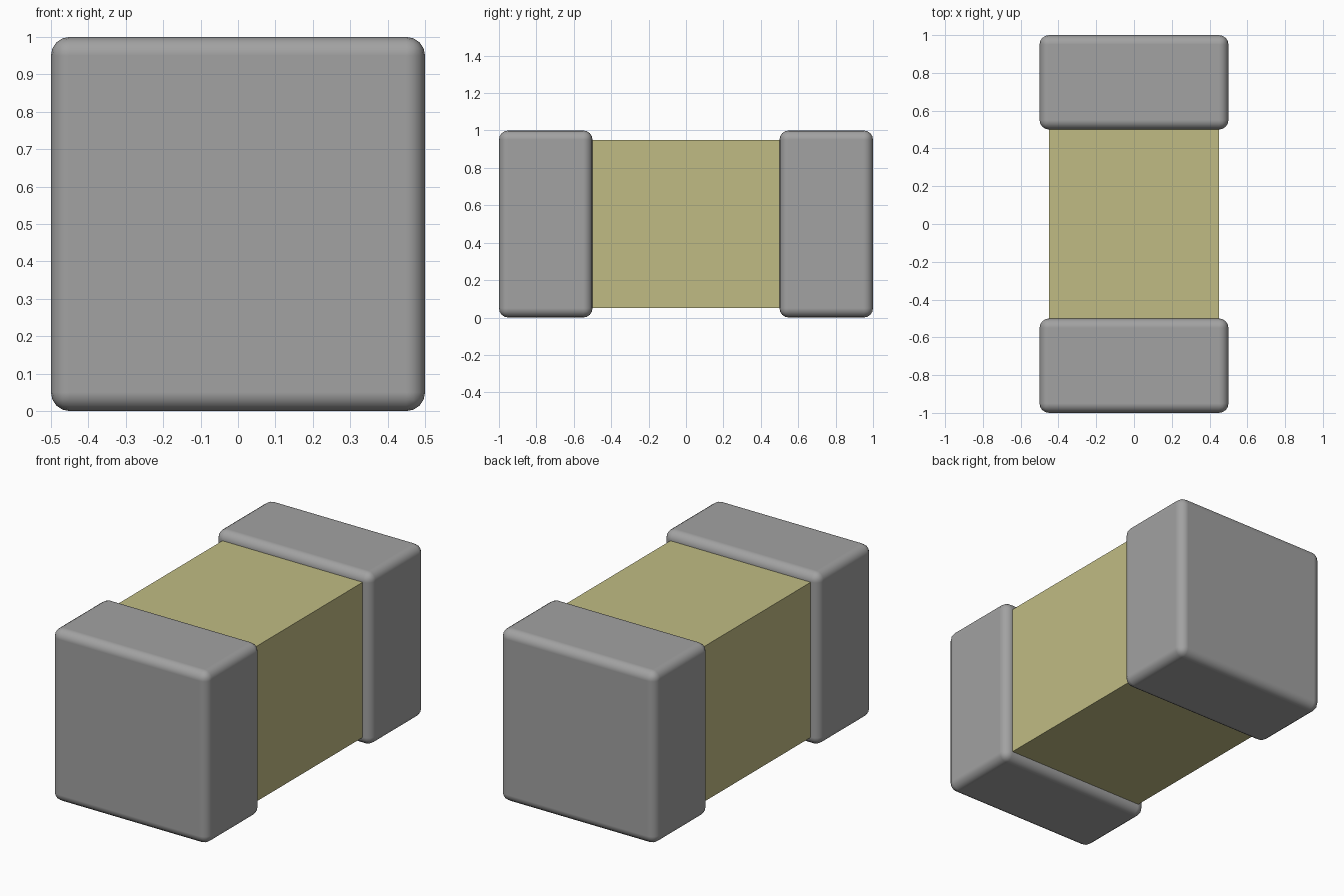
import bpy

cube = bpy.data.objects.get("Cube")
if cube:
    bpy.data.objects.remove(cube, do_unlink=True)


def make_material(name, rgb):
    mat = bpy.data.materials.new(name)
    mat.use_nodes = True
    color = (*rgb, 1.0)
    mat.diffuse_color = color
    mat.node_tree.nodes["Principled BSDF"].inputs["Base Color"].default_value = color
    return mat


def make_box(name, size, center, mat):
    bpy.ops.mesh.primitive_cube_add(size=1, location=center)
    obj = bpy.context.object
    obj.name = name
    obj.scale = size
    bpy.ops.object.transform_apply(location=False, rotation=False, scale=True)
    obj.data.materials.append(mat)
    return obj


metal = make_material("terminal grey", (0.36, 0.36, 0.36))
ceramic = make_material("ceramic khaki", (0.53, 0.50, 0.23))

# Sharp-edged body, its ends seated inside the terminals
make_box("ceramic_body", (0.9, 1.9, 0.9), (0, 0, 0.5), ceramic)

# Rounded end terminals with flat sides
for name, y in (("front_terminal", -0.75), ("back_terminal", 0.75)):
    cap = make_box(name, (1, 0.5, 1), (0, y, 0.5), metal)
    bpy.ops.object.shade_smooth()
    bevel = cap.modifiers.new("rounded_edges", 'BEVEL')
    bevel.width = 0.05
    bevel.segments = 4
    bevel.limit_method = 'NONE'
    bevel.harden_normals = True
